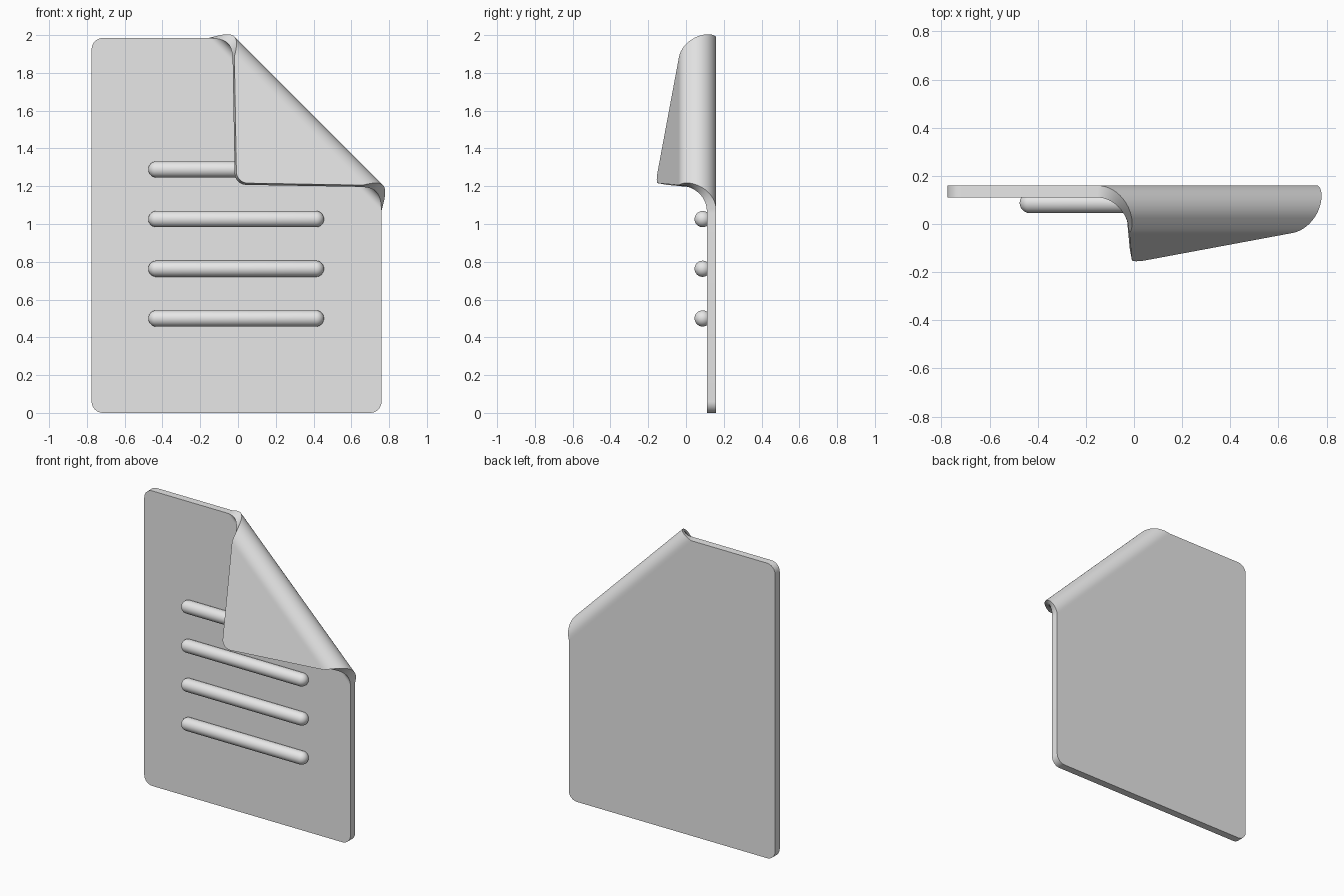
import bpy, bmesh
from math import sin, cos, radians, pi, sqrt
from mathutils import Vector, Matrix

if "Cube" in bpy.data.objects:
    bpy.data.objects.remove(bpy.data.objects["Cube"], do_unlink=True)

# Sheet size and curl settings
LEFT, RIGHT, TOP = -0.775, 0.76, 1.985
BACK, THICK, CORNER = 0.16, 0.05, 0.06
FOLD_START = 1.295           # distance along the diagonal where the curl begins
FOLD_ANGLE = radians(165)
NEUTRAL = 0.057              # radius of the layer that keeps its length
AXIS_Y = 0.06                # depth of the curl's axis
ARC = NEUTRAL * FOLD_ANGLE
DIAGONAL = Vector((1, 0, 1)).normalized()

grey = bpy.data.materials.new("plain grey")
grey.use_nodes = True
colour = (0.8, 0.8, 0.8, 1)
grey.diffuse_color = colour
grey.node_tree.nodes["Principled BSDF"].inputs["Base Color"].default_value = colour


def finish(bm, name):
    bmesh.ops.recalc_face_normals(bm, faces=bm.faces)
    mesh = bpy.data.meshes.new(name)
    bm.to_mesh(mesh)
    bm.free()
    mesh.materials.append(grey)
    obj = bpy.data.objects.new(name, mesh)
    bpy.context.collection.objects.link(obj)
    bpy.ops.object.select_all(action='DESELECT')
    obj.select_set(True)
    bpy.context.view_layer.objects.active = obj
    bpy.ops.object.shade_smooth_by_angle(angle=radians(35))
    return obj


def curl(co):
    """Roll everything past the fold line forward around a diagonal axis."""
    along = co.dot(DIAGONAL)
    d = along - FOLD_START
    if d <= 0:
        return co
    angle = min(d / NEUTRAL, FOLD_ANGLE)
    straight = max(d - ARC, 0)
    radius = co.y - AXIS_Y
    new_along = FOLD_START + radius * sin(angle) + straight * cos(angle)
    new_y = AXIS_Y + radius * cos(angle) - straight * sin(angle)
    moved = co + DIAGONAL * (new_along - along)
    moved.y = new_y
    return moved


# Paper sheet: rounded rectangle, sliced across the fold, thickened, then curled
bm = bmesh.new()
outline = []
corners = [(RIGHT, TOP, 0), (LEFT, TOP, 1), (LEFT, 0, 2), (RIGHT, 0, 3)]
for x, z, quarter in corners:
    cx = x - CORNER if x > 0 else x + CORNER
    cz = z - CORNER if z > 0 else z + CORNER
    for i in range(9):
        a = (quarter + i / 8) * pi / 2
        outline.append(bm.verts.new((cx + CORNER * cos(a), BACK, cz + CORNER * sin(a))))
bm.faces.new(outline)
STEPS = 28
cuts = [FOLD_START + ARC * i / STEPS for i in range(STEPS + 1)]
for s in [FOLD_START - 0.01] + cuts + [FOLD_START + ARC + 0.01]:
    bmesh.ops.bisect_plane(bm, geom=bm.verts[:] + bm.edges[:] + bm.faces[:],
                           plane_co=DIAGONAL * s, plane_no=DIAGONAL)
front = bmesh.ops.extrude_face_region(bm, geom=bm.faces[:], use_keep_orig=True)["geom"]
bmesh.ops.translate(bm, vec=(0, -THICK, 0),
                    verts=[v for v in front if isinstance(v, bmesh.types.BMVert)])
for v in bm.verts:
    v.co = curl(v.co.copy())
finish(bm, "paper_sheet")

# Raised text bars: round-ended rods half sunk in the sheet
BAR_RADIUS, BAR_HALF = 0.043, 0.422
for number in range(4):
    bm = bmesh.new()
    bmesh.ops.create_uvsphere(bm, u_segments=32, v_segments=17, radius=BAR_RADIUS,
                              matrix=Matrix.Rotation(pi / 2, 4, 'Y'))
    for v in bm.verts:
        v.co.x += BAR_HALF if v.co.x > 0 else -BAR_HALF
    bmesh.ops.translate(bm, vec=(-0.01, 0.088, 0.5 + number * 0.263), verts=bm.verts)
    finish(bm, f"line_bar_{number + 1}")
